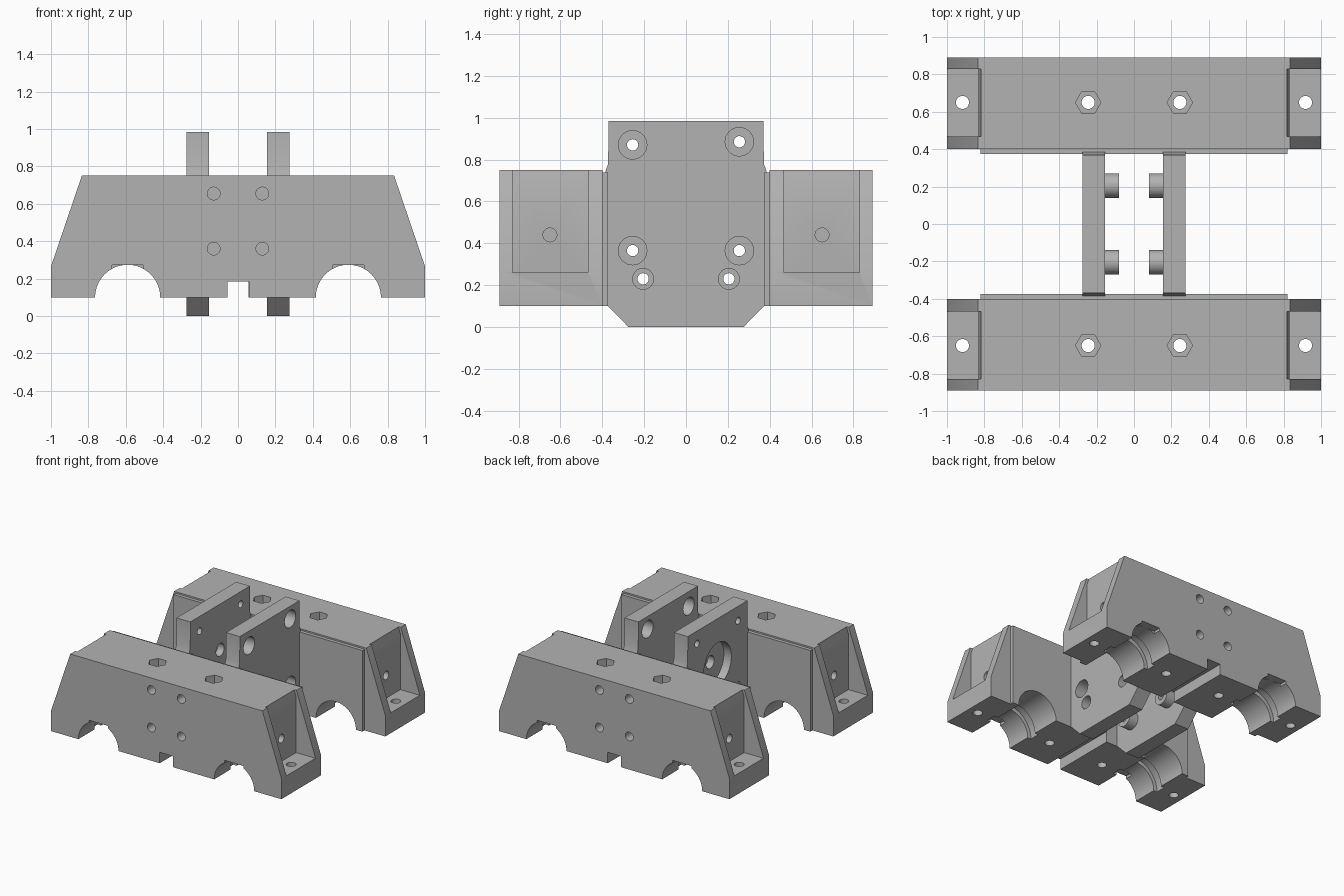
import bpy, bmesh, math
from mathutils import Matrix, Vector

cube = bpy.data.objects.get("Cube")
if cube:
    bpy.data.objects.remove(cube, do_unlink=True)

grey = bpy.data.materials.new("plain grey")
grey.use_nodes = True
COLOUR = (0.45, 0.45, 0.45, 1)
grey.diffuse_color = COLOUR
grey.node_tree.nodes["Principled BSDF"].inputs["Base Color"].default_value = COLOUR


def finish(bm, name):
    bmesh.ops.recalc_face_normals(bm, faces=bm.faces)
    me = bpy.data.meshes.new(name)
    bm.to_mesh(me)
    bm.free()
    me.materials.append(grey)
    ob = bpy.data.objects.new(name, me)
    bpy.context.collection.objects.link(ob)
    return ob


def prism(name, pts, lo, hi, axis):
    """Extrude a 2D outline: (x, z) along y, or (y, z) along x."""
    bm = bmesh.new()
    place = (lambda a, b: (a, lo, b)) if axis == "y" else (lambda a, b: (lo, a, b))
    face = bm.faces.new([bm.verts.new(place(*p)) for p in pts])
    new = bmesh.ops.extrude_face_region(bm, geom=[face])["geom"]
    step = Vector((0, hi - lo, 0)) if axis == "y" else Vector((hi - lo, 0, 0))
    bmesh.ops.translate(bm, vec=step, verts=[g for g in new if isinstance(g, bmesh.types.BMVert)])
    return finish(bm, name)


def box(name, x, y, z):
    return prism(name, [(x[0], z[0]), (x[1], z[0]), (x[1], z[1]), (x[0], z[1])], y[0], y[1], "y")


def rod(name, centre, radius, length, axis, sides=32):
    turn = {"x": Matrix.Rotation(math.pi / 2, 4, "Y"),
            "y": Matrix.Rotation(math.pi / 2, 4, "X"), "z": Matrix()}[axis]
    bm = bmesh.new()
    # six-sided rods get their corners on the x axis
    spin = Matrix.Rotation(math.pi / 2 if sides == 6 else 0, 4, "Z")
    bmesh.ops.create_cone(bm, cap_ends=True, segments=sides, radius1=radius, radius2=radius,
                          depth=length, matrix=Matrix.Translation(centre) @ turn @ spin)
    return finish(bm, name)


def combine(target, parts, operation):
    """Boolean each part into the target, then drop the helpers."""
    for part in parts:
        part.hide_render = True
        mod = target.modifiers.new("bool", "BOOLEAN")
        mod.operation, mod.solver, mod.object = operation, "EXACT", part
    bpy.context.view_layer.update()
    result = target.evaluated_get(bpy.context.evaluated_depsgraph_get())
    me = bpy.data.meshes.new_from_object(result)
    target.modifiers.clear()
    target.data = me
    for part in parts:
        bpy.data.objects.remove(part, do_unlink=True)


# Bearing block with its inner rib
block = prism("back_bearing_block", [(-1, .10), (1, .10), (1, .265), (.835, .75),
                                     (-.835, .75), (-1, .265)], .40, .89, "y")
combine(block, [box("rib", (-.82, .82), (.373, .45), (.10, .738))], "UNION")

cuts = [box("belt_notch", (-.06, .057), (.3, 1), (0, .185))]
for s in (-1, 1):
    # Rod channels with a tie groove and a flat-topped relief
    cuts.append(rod("channel", (s * .59, .65, .10), .174, 1, "y", 64))
    cuts.append(rod("tie_groove", (s * .59, .65, .10), .205, .08, "y", 64))
    cuts.append(box("relief", (s * .59 - .083, s * .59 + .083), (.83, 1), (0, .273)))
    # End pocket with its screw holes
    pocket = [(1.1, .26), (.832, .26), (.832, .70), (.817, .742), (.817, .8), (1.1, .8)]
    cuts.append(prism("pocket", [(s * x, z) for x, z in pocket], .467, .828, "y"))
    cuts.append(rod("foot_hole", (s * .917, .65, .2), .035, .5, "z"))
    cuts.append(rod("end_hole", (s * .75, .65, .44), .033, .4, "x"))
    # Hex nut seat and bolt hole
    cuts.append(rod("nut_seat", (s * .245, .65, .75), .068, .3, "z", 6))
    cuts.append(rod("bolt_hole", (s * .245, .65, .4), .035, 1, "z"))
    for z in (.36, .655):
        cuts.append(rod("face_hole", (s * .13, .80, z), .034, .5, "y"))
combine(block, cuts, "DIFFERENCE")

front = block.copy()
front.data = block.data.copy()
front.name = "front_bearing_block"
front.data.transform(Matrix.Rotation(math.pi, 4, "Z"))
bpy.context.collection.objects.link(front)

# Two upright plates bridging the blocks
half = [(.275, 0), (.373, .10), (.38, .73), (.385, .742), (.372, .78), (.37, .985)]
outline = half + [(-y, z) for y, z in reversed(half)]
mounts = [(-.255, .87), (.255, .885), (-.255, .365), (.255, .365)]
plates = []
for s, name, big, small in ((1, "left_plate", .068, .05), (-1, "right_plate", .027, .027)):
    plate = prism(name, outline, s * .155, s * .275, "x")
    combine(plate, [rod("boss", (s * .13, y, .23), .065, .1, "x") for y in (-.205, .205)], "UNION")
    holes = [rod("mount_hole", (s * .2, y, z), big, .35, "x") for y, z in mounts]
    holes += [rod("boss_hole", (s * .2, y, .23), small, .35, "x") for y in (-.205, .205)]
    if s < 0:
        # Round motor seat and shaft hole
        holes.append(rod("motor_seat", (-.275, 0, .625), .17, .13, "x", 64))
        holes.append(rod("shaft_hole", (-.2, 0, .625), .05, .35, "x"))
    combine(plate, holes, "DIFFERENCE")
    plates.append(plate)

# Smooth the round holes, keep edges sharp
bpy.ops.object.select_all(action="DESELECT")
for ob in [block, front] + plates:
    ob.select_set(True)
bpy.context.view_layer.objects.active = block
bpy.ops.object.shade_smooth_by_angle(angle=math.radians(25))
